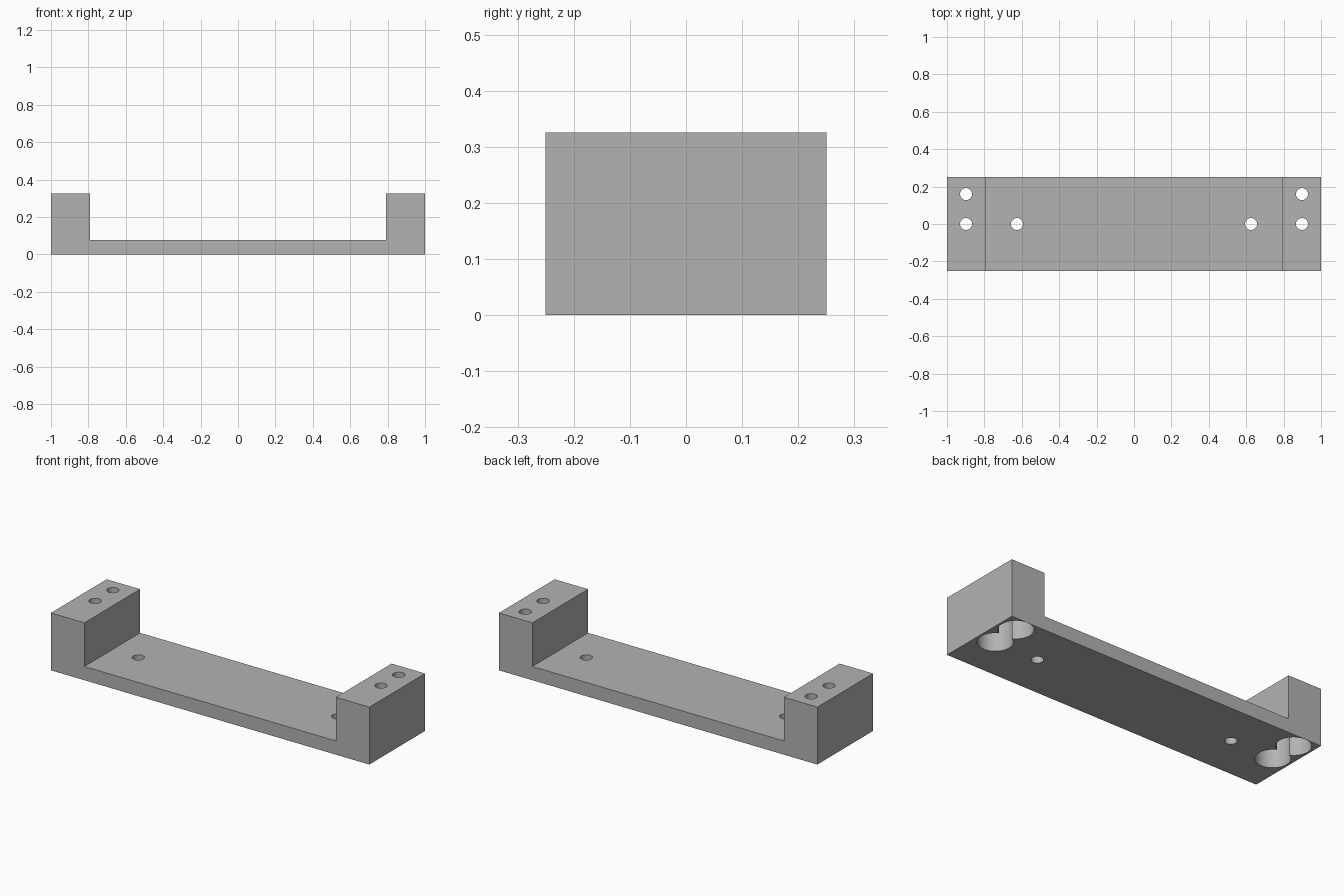
import bpy
import bmesh

# Remove the default object
cube = bpy.data.objects.get("Cube")
if cube:
    bpy.data.objects.remove(cube, do_unlink=True)

# Main sizes
HALF_DEPTH = 0.25
INNER_X = 0.79
BASE_Z = 0.078
TOP_Z = 0.326
COUNTERBORE_Z = 0.25
HOLE_R = 0.032
COUNTERBORE_R = 0.09

grey = bpy.data.materials.new("plain grey")
grey.use_nodes = True
colour = (0.45, 0.45, 0.45, 1)
grey.diffuse_color = colour
grey.node_tree.nodes["Principled BSDF"].inputs["Base Color"].default_value = colour

# Bracket body: U-shaped profile extruded from front to back
right_half = [(1, 0), (1, TOP_Z), (INNER_X, TOP_Z), (INNER_X, BASE_Z)]
profile = right_half + [(-x, z) for x, z in reversed(right_half)]
bm = bmesh.new()
face = bm.faces.new([bm.verts.new((x, -HALF_DEPTH, z)) for x, z in profile])
extruded = bmesh.ops.extrude_face_region(bm, geom=[face])["geom"]
moved = [v for v in extruded if isinstance(v, bmesh.types.BMVert)]
bmesh.ops.translate(bm, verts=moved, vec=(0, 2 * HALF_DEPTH, 0))
bmesh.ops.recalc_face_normals(bm, faces=bm.faces)
mesh = bpy.data.meshes.new("bracket_body")
bm.to_mesh(mesh)
bm.free()
mesh.materials.append(grey)
body = bpy.data.objects.new("bracket_body", mesh)
bpy.context.collection.objects.link(body)


def drill(x, y, radius, top):
    """Cut a vertical round hole from below the body up to the given height."""
    low = -0.1
    bpy.ops.mesh.primitive_cylinder_add(
        vertices=48, radius=radius, depth=top - low, location=(x, y, (top + low) / 2))
    cutter = bpy.context.object
    cutter.name = "hole_cutter"
    cutter.hide_render = True
    cutter.data.materials.append(grey)
    cut = body.modifiers.new("hole", 'BOOLEAN')
    cut.operation = 'DIFFERENCE'
    cut.solver = 'EXACT'
    cut.object = cutter
    select_body()
    bpy.ops.object.modifier_apply(modifier=cut.name)
    bpy.data.objects.remove(cutter, do_unlink=True)


def select_body():
    bpy.ops.object.select_all(action='DESELECT')
    body.select_set(True)
    bpy.context.view_layer.objects.active = body


# Screw holes and wide counterbores, the same on both ends
for side in (-1, 1):
    drill(side * 0.626, 0, HOLE_R, 0.5)
    for y in (0, 0.16):
        drill(side * 0.898, y, HOLE_R, 0.5)
    for y in (0, 0.16):
        drill(side * 0.898, y, COUNTERBORE_R, COUNTERBORE_Z)

# Smooth hole walls, sharp block edges
select_body()
bpy.ops.object.shade_smooth_by_angle(angle=0.5)
